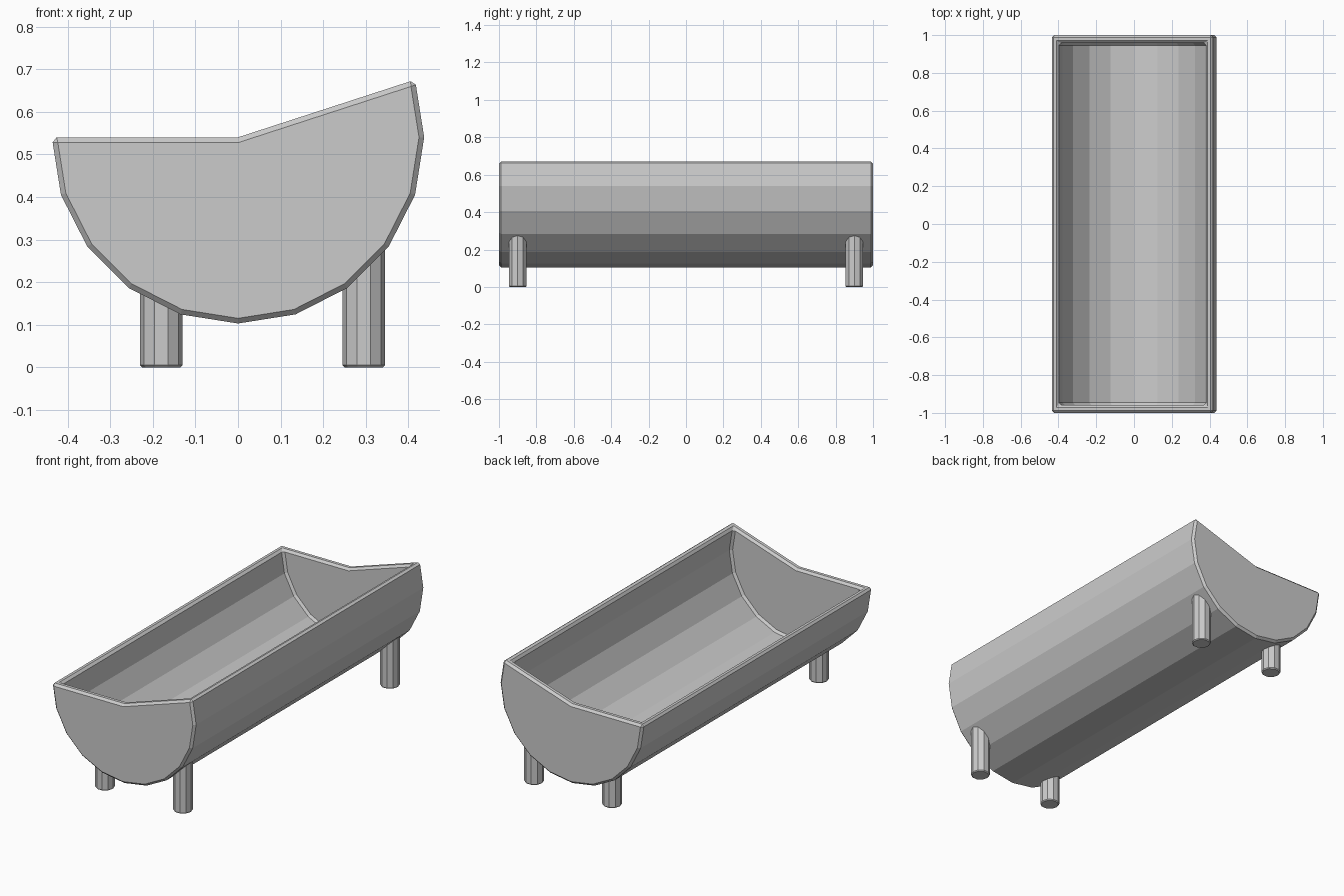
import bpy, bmesh
from math import cos, sin, pi, radians, sqrt

if "Cube" in bpy.data.objects:
    bpy.data.objects.remove(bpy.data.objects["Cube"])

CZ = 0.54                    # height of the trough's axis
R_OUT, R_IN = 0.437, 0.399   # shell radii
Y_OUT, Y_IN = 1.0, 0.958     # end wall positions


def finish(name, bm, bevel):
    bmesh.ops.recalc_face_normals(bm, faces=bm.faces)
    me = bpy.data.meshes.new(name)
    bm.to_mesh(me)
    bm.free()
    ob = bpy.data.objects.new(name, me)
    bpy.context.collection.objects.link(ob)
    if bevel:
        mod = ob.modifiers.new("bevel", 'BEVEL')
        mod.width = bevel
        mod.segments = 1
        mod.limit_method = 'ANGLE'
        mod.angle_limit = radians(35)
    return ob


def arc(bm, r, y):
    # 18 degree steps from the left rim, under the belly, to the raised right rim
    return [bm.verts.new((r * cos(radians(a)), y, CZ + r * sin(radians(a))))
            for a in range(180, 379, 18)]


# Trough: outer and inner shells joined by the rim
bm = bmesh.new()
out = {s: arc(bm, R_OUT, s * Y_OUT) for s in (-1, 1)}
inn = {s: arc(bm, R_IN, s * Y_IN) for s in (-1, 1)}
for shell, y in ((out, Y_OUT), (inn, Y_IN)):
    f, b = shell[-1], shell[1]
    for i in range(len(f) - 1):
        bm.faces.new((f[i], f[i + 1], b[i + 1], b[i]))
    # end walls dip to a kink in the middle of the rim
    for s in (-1, 1):
        mid = bm.verts.new((0, s * y, CZ))
        bm.faces.new(shell[s] + [mid])
        shell[s].append(mid)
for i in (0, -2):            # long rims
    bm.faces.new((out[-1][i], out[1][i], inn[1][i], inn[-1][i]))
for s in (-1, 1):            # end rims
    for i in (0, -2):
        bm.faces.new((out[s][i], out[s][-1], inn[s][-1], inn[s][i]))
finish("trough", bm, 0.012)


# Legs: ten-sided posts whose tops are cut to end inside the trough wall
def leg(name, cx, cy, r=0.05, n=10, ch=0.005):
    bm = bmesh.new()
    rings = []
    for rr, z in ((r - ch, 0), (r, ch), (r, None)):
        ring = []
        for k in range(n):
            x = cx + rr * cos(2 * pi * k / n)
            y = cy + rr * sin(2 * pi * k / n)
            h = CZ - sqrt(0.418 ** 2 - x * x) if z is None else z
            ring.append(bm.verts.new((x, y, h)))
        rings.append(ring)
    for a, b in zip(rings, rings[1:]):
        for k in range(n):
            j = (k + 1) % n
            bm.faces.new((a[k], a[j], b[j], b[k]))
    bm.faces.new(rings[0])
    bm.faces.new(rings[-1])
    finish(name, bm, 0)


for yn, y in (("front", -0.9), ("back", 0.9)):
    for xn, x in (("left", -0.18), ("right", 0.295)):
        leg(f"{yn}_{xn}_leg", x, y)
